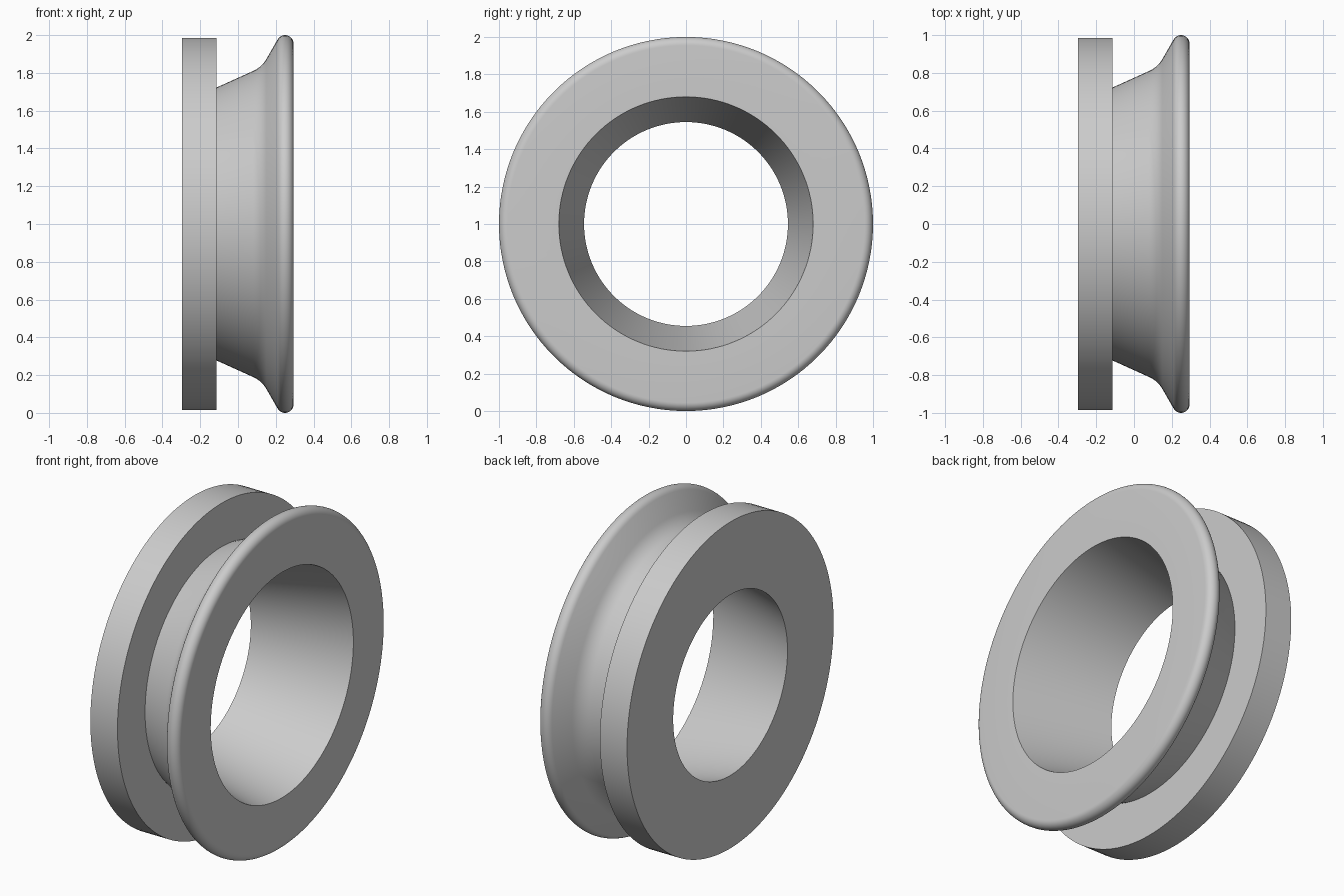
import bpy
import bmesh
from math import cos, sin, radians, tau
from mathutils import Vector, Matrix

cube = bpy.data.objects.get("Cube")
if cube:
    bpy.data.objects.remove(cube, do_unlink=True)

SEGMENTS = 128


def make_material(name, colour):
    mat = bpy.data.materials.new(name)
    mat.use_nodes = True
    mat.diffuse_color = colour
    bsdf = next(n for n in mat.node_tree.nodes if n.type == "BSDF_PRINCIPLED")
    bsdf.inputs["Base Color"].default_value = colour
    return mat


def arc(centre, radius, start, end, steps):
    """Points on a circular arc, angles in degrees."""
    angles = [radians(start + (end - start) * i / steps) for i in range(steps + 1)]
    return [(centre[0] + radius * cos(a), centre[1] + radius * sin(a)) for a in angles]


def blend(start, corner, end, steps):
    """Smooth curve that rounds off a corner."""
    a, b, c = Vector(start), Vector(corner), Vector(end)
    ts = [i / steps for i in range(steps + 1)]
    return [tuple(a.lerp(b, t).lerp(b.lerp(c, t), t)) for t in ts]


def revolve(name, profile, material):
    """Spin a closed (x, radius) profile about the x axis, raised to z = 1."""
    bm = bmesh.new()
    rings = []
    for i in range(SEGMENTS):
        turn = Matrix.Rotation(tau * i / SEGMENTS, 3, "X")
        rings.append([bm.verts.new(turn @ Vector((x, 0, r))) for x, r in profile])
    count = len(profile)
    for i, ring in enumerate(rings):
        following = rings[(i + 1) % SEGMENTS]
        for j in range(count):
            k = (j + 1) % count
            bm.faces.new((ring[j], ring[k], following[k], following[j]))
    bmesh.ops.recalc_face_normals(bm, faces=bm.faces)
    mesh = bpy.data.meshes.new(name)
    bm.to_mesh(mesh)
    bm.free()
    mesh.materials.append(material)
    obj = bpy.data.objects.new(name, mesh)
    obj.location.z = 1
    bpy.context.collection.objects.link(obj)
    bpy.ops.object.select_all(action="DESELECT")
    obj.select_set(True)
    bpy.context.view_layer.objects.active = obj
    bpy.ops.object.shade_smooth_by_angle(angle=radians(25))
    return obj


grey = make_material("plain grey", (0.6, 0.6, 0.6, 1))

# Flat disc flange on the right, tapered hub, flared rolled lip, conical bore
flange = [(-0.296, 0.545), (-0.296, 0.985), (-0.115, 0.985)]
hub = [(-0.115, 0.722)] + blend((0.08, 0.81), (0.1255, 0.831), (0.15, 0.873), 10)
lip = arc((0.249, 0.955), 0.045, 150, 0, 14)
bore_mouth = [(0.294, 0.68)]
revolve("flanged_ring", flange + hub + lip + bore_mouth, grey)
